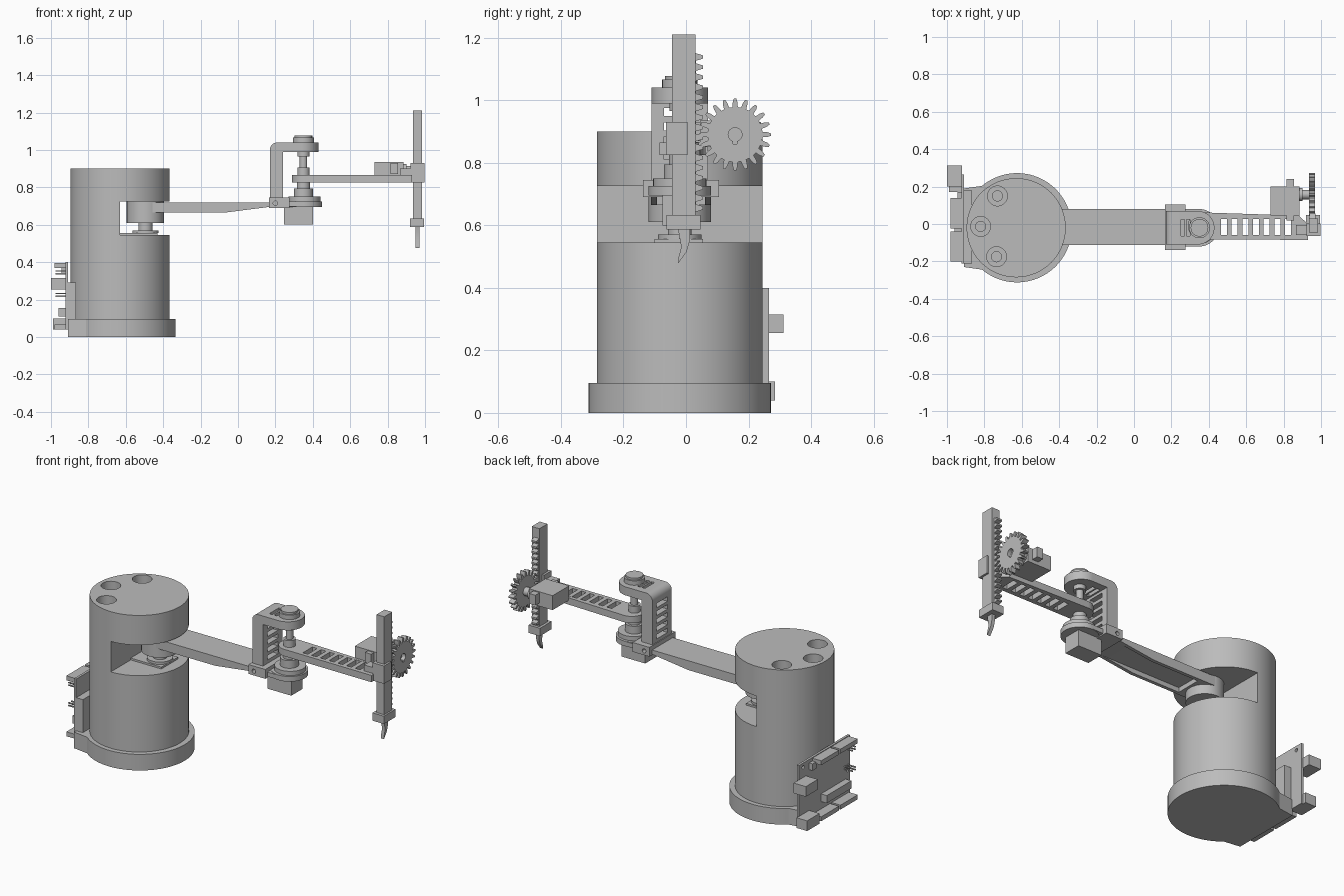
import bpy, bmesh
from math import sin, cos, pi, radians

if "Cube" in bpy.data.objects:
    bpy.data.objects.remove(bpy.data.objects["Cube"])

grey = bpy.data.materials.new("plain grey")
grey.use_nodes = True
grey.diffuse_color = (0.5, 0.5, 0.5, 1)
grey.node_tree.nodes["Principled BSDF"].inputs["Base Color"].default_value = (0.5, 0.5, 0.5, 1)
parts = []


def prism(name, pts, a, b, axis="z"):
    """Extrude a flat outline from a to b along an axis."""
    place = {"x": lambda u, v, w: (w, u, v),
             "y": lambda u, v, w: (u, w, v),
             "z": lambda u, v, w: (u, v, w)}[axis]
    bm = bmesh.new()
    low = [bm.verts.new(place(u, v, a)) for u, v in pts]
    high = [bm.verts.new(place(u, v, b)) for u, v in pts]
    bm.faces.new(low)
    bm.faces.new(high)
    n = len(pts)
    for i in range(n):
        j = (i + 1) % n
        bm.faces.new((low[i], low[j], high[j], high[i]))
    bmesh.ops.recalc_face_normals(bm, faces=bm.faces)
    mesh = bpy.data.meshes.new(name)
    bm.to_mesh(mesh)
    bm.free()
    mesh.materials.append(grey)
    obj = bpy.data.objects.new(name, mesh)
    bpy.context.collection.objects.link(obj)
    parts.append(obj)
    return obj


def arc(u, v, r, start=0, end=360, n=48):
    steps = n if end - start == 360 else n + 1
    return [(u + r * cos(radians(start + (end - start) * i / n)),
             v + r * sin(radians(start + (end - start) * i / n))) for i in range(steps)]


def box(name, x0, x1, y0, y1, z0, z1):
    return prism(name, [(x0, y0), (x1, y0), (x1, y1), (x0, y1)], z0, z1)


def cyl(name, u, v, r, a, b, axis="z", n=40):
    return prism(name, arc(u, v, r, n=n), a, b, axis)


def cut(obj, cutters):
    """Subtract the cutters, then discard them."""
    for c in cutters:
        m = obj.modifiers.new("cut", "BOOLEAN")
        m.operation, m.solver, m.object = "DIFFERENCE", "EXACT", c
    bpy.context.view_layer.update()
    graph = bpy.context.evaluated_depsgraph_get()
    mesh = bpy.data.meshes.new_from_object(obj.evaluated_get(graph))
    obj.modifiers.clear()
    obj.data = mesh
    for c in cutters:
        parts.remove(c)
        bpy.data.objects.remove(c)


# Tower: flange, body with a front opening and three stepped holes
TX, MY = -0.63, -0.02
prism("base_flange", arc(TX + 0.005, MY, 0.292, -130, 130, 72)
      + [(-0.91, 0.19), (-0.91, -0.23)], 0, 0.095)
tower = cyl("tower", TX, MY, 0.265, 0.09, 0.9, n=96)
cutters = [box("opening", TX, 0, -0.5, 0.5, 0.545, 0.725)]
for x, y in [(-0.73, 0.15), (-0.82, -0.013), (-0.735, -0.175)]:
    cutters += [cyl("counterbore", x, y, 0.053, 0.84, 1),
                cyl("screw_hole", x, y, 0.027, 0.76, 0.85)]
cut(tower, cutters)

# Shoulder joint
SX = -0.495
box("shoulder_motor_plate", TX, -0.43, -0.1, 0.055, 0.545, 0.556)
cyl("shoulder_motor_disc", SX, MY, 0.07, 0.556, 0.57)
cyl("shoulder_shaft", SX, MY, 0.038, 0.57, 0.61)
cyl("shoulder_boss", SX, MY, 0.1, 0.61, 0.724)

# Upper arm: a channel with tapered side walls
arm = prism("upper_arm", [(-0.48, 0.665), (-0.07, 0.665), (0.165, 0.695), (0.25, 0.695),
                          (0.25, 0.72), (-0.48, 0.72)], -0.112, 0.08, "y")
cut(arm, [box("channel", -0.38, 0.16, -0.092, 0.06, 0.6, 0.692)])

# Elbow bracket with slots
EX = 0.35
clamp = box("elbow_clamp", 0.165, 0.275, -0.138, 0.105, 0.69, 0.745)
cut(clamp, [cyl("bolt_hole", 0.2, 0.715, 0.012, -0.3, 0.3, "y", 20)])
post = prism("elbow_post", [(0.24, 0.72), (0.24, 1.04)] + arc(0.21, 1.0, 0.04, 90, 180, 8)
             + [(0.17, 0.72)], -0.11, 0.07, "y")
cut(post, [box("slot", 0.1, 0.3, -0.07, 0.03, z, z + 0.026)
           for z in [0.765 + 0.046 * i for i in range(5)]])
roof = prism("elbow_roof", [(0.24, -0.11)] + arc(0.34, MY, 0.09, -90, 90, 24) + [(0.24, 0.07)],
             0.99, 1.04)
cut(roof, [box("slot", x, x + 0.02, -0.065, 0.025, 0.9, 1.1) for x in (0.25, 0.28)])
cyl("elbow_seat", EX, MY, 0.1, 0.695, 0.725)
box("elbow_seat_link", 0.25, EX, -0.12, 0.08, 0.697, 0.723)
cyl("elbow_ring", EX + 0.005, MY, 0.085, 0.725, 0.75)
box("elbow_motor", 0.245, 0.4, -0.075, 0.03, 0.6, 0.696)

# Elbow shaft stack: radius, bottom, top
for name, r, a, b in [("lower_coupling", 0.05, 0.75, 0.795), ("forearm_spacer", 0.035, 0.795, 0.825),
                      ("forearm_hub", 0.033, 0.865, 0.905), ("elbow_shaft", 0.02, 0.905, 1.04),
                      ("upper_bearing", 0.033, 0.965, 0.992), ("knob", 0.056, 1.04, 1.066),
                      ("knob_cap", 0.047, 1.066, 1.078)]:
    cyl(name, EX, MY, r, a, b)

# Forearm: tapered ladder with a round end
forearm = prism("forearm", arc(EX + 0.01, -0.01, 0.072, 90, 270, 24)
                + [(0.93, -0.085), (0.93, 0.0), (0.88, 0.045)], 0.825, 0.865)
cut(forearm, [box("slot", x, x + 0.032, -0.06, 0.028, 0.8, 0.9)
              for x in [0.465 + 0.057 * i for i in range(7)]])
box("guide_mount", 0.865, 0.935, -0.06, -0.005, 0.865, 0.9)

# Wrist servo
box("servo_tray", 0.73, 0.885, 0.03, 0.2, 0.85, 0.866)
box("servo", 0.73, 0.885, 0.045, 0.2, 0.866, 0.935)
for y in (0.02, 0.2):
    box("servo_ear", 0.815, 0.855, y, y + 0.04, 0.87, 0.93)
cyl("servo_boss", 0.157, 0.89, 0.035, 0.885, 0.9, "x")
cyl("servo_shaft", 0.157, 0.89, 0.025, 0.9, 0.937, "x")

# Pinion gear with keyed hole
outline = []
teeth = 20
for i in range(teeth):
    mid = 2 * pi * i / teeth
    for r, off in [(0.088, -0.1), (0.105, -0.07), (0.115, -0.032),
                   (0.115, 0.032), (0.105, 0.07), (0.088, 0.1)]:
        outline.append((0.157 + r * cos(mid + off), 0.89 + r * sin(mid + off)))
gear = prism("pinion_gear", outline, 0.935, 0.968, "x")
cut(gear, [cyl("bore", 0.157, 0.89, 0.022, 0.945, 1, "x", 24),
           box("keyway", 0.945, 1, 0.151, 0.163, 0.86, 0.88)])

# Rack with teeth, guide, tool holder and blade
box("rack", 0.935, 0.985, -0.045, 0.03, 0.63, 1.21)
saw = [(0.029, 0.64)]
for i in range(16):
    z = 0.655 + 0.0322 * i
    saw += [(0.032, z - 0.012), (0.055, z - 0.005), (0.055, z + 0.005), (0.032, z + 0.012)]
saw.append((0.029, 1.152))
prism("rack_teeth", saw, 0.938, 0.97, "x")
box("rack_guide", 0.922, 0.997, -0.064, 0.004, 0.825, 0.93)
box("tool_holder", 0.92, 0.995, -0.062, 0.047, 0.587, 0.633)
prism("blade", [(0.012, 0.59), (0.012, 0.55), (0.002, 0.515), (-0.026, 0.477),
                (-0.026, 0.49), (-0.015, 0.53), (-0.026, 0.59)], 0.95, 0.97, "x")

# Control board on the rear mounting plate
box("board_mount", -0.91, -0.865, -0.21, 0.18, 0.09, 0.29)
board = box("circuit_board", -0.922, -0.908, -0.21, 0.265, 0.04, 0.4)
cut(board, [cyl("fixing_hole", y, z, 0.01, -1, -0.8, "x", 16)
            for y, z in [(0.225, 0.375), (-0.19, 0.2)]])
box("usb_socket", -1, -0.92, 0.2, 0.312, 0.255, 0.315)
box("power_socket", -0.99, -0.92, 0.17, 0.285, 0.04, 0.1)
for z in (0.37, 0.04):
    for y0, y1 in [(-0.2, -0.04), (-0.025, 0.14)]:
        box("pin_header", -0.98, -0.92, y0, y1, z, z + 0.026)
box("chip_socket", -0.96, -0.92, -0.17, 0.06, 0.11, 0.155)
box("reset_button", -0.945, -0.92, 0.13, 0.17, 0.34, 0.38)
for y in (-0.19, -0.165):
    for z in (0.215, 0.23, 0.335, 0.35):
        box("header_pin", -0.975, -0.92, y, y + 0.008, z, z + 0.006)

# Smooth round walls, keep hard edges
for o in parts:
    o.select_set(True)
bpy.context.view_layer.objects.active = parts[0]
bpy.ops.object.shade_smooth_by_angle(angle=radians(30))
